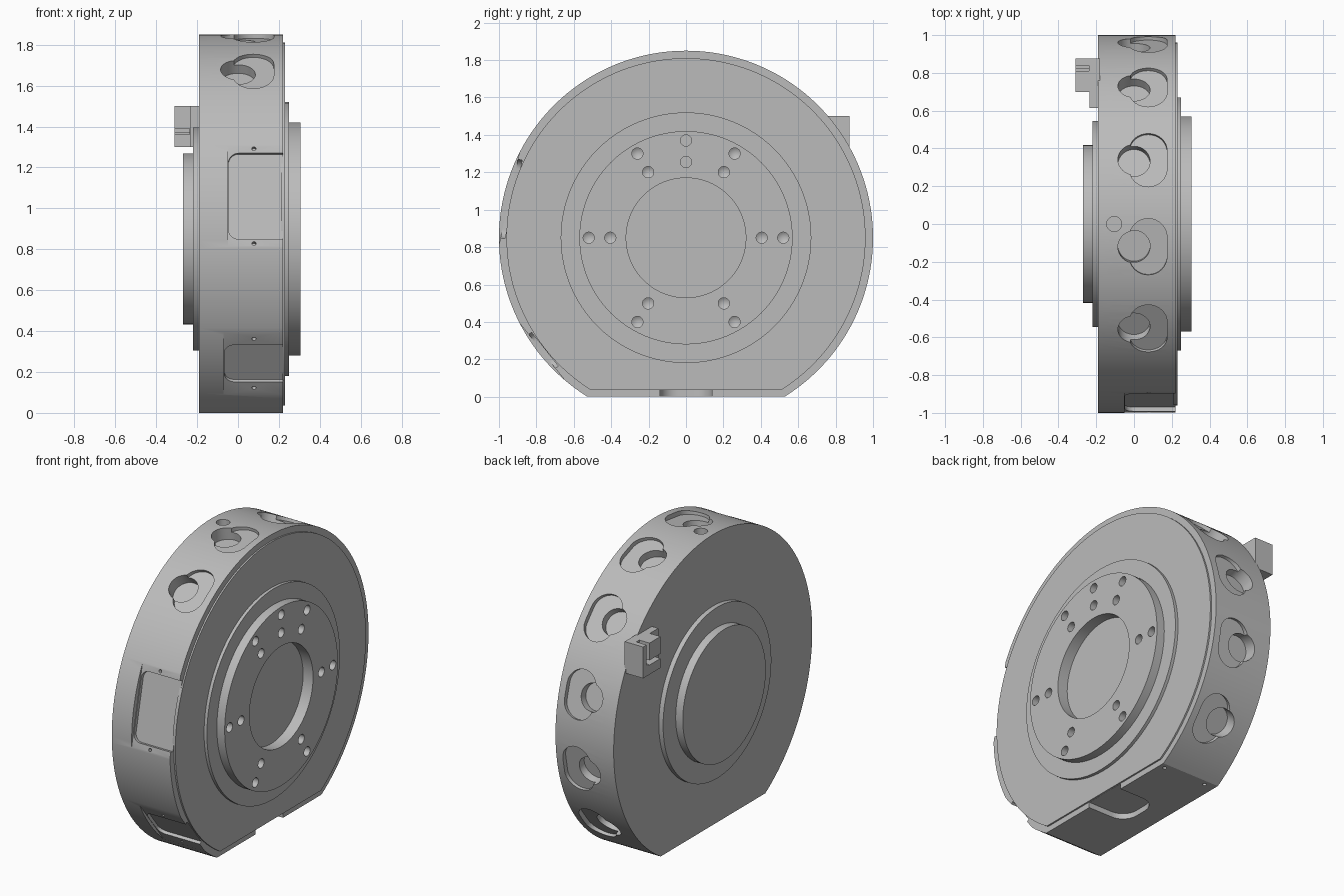
import bpy, bmesh
from math import sin, cos, pi, radians, asin, sqrt
from mathutils import Matrix

if "Cube" in bpy.data.objects:
    bpy.data.objects.remove(bpy.data.objects["Cube"])

AXIS_Z = 0.85
# Local x, y, z become world y, z, x about the wheel axis
AXLE = Matrix(((0, 0, 1, 0), (1, 0, 0, 0), (0, 1, 0, AXIS_Z), (0, 0, 0, 1)))

grey = bpy.data.materials.new("machined grey")
grey.use_nodes = True
grey.diffuse_color = (0.5, 0.5, 0.5, 1)
grey.node_tree.nodes["Principled BSDF"].inputs["Base Color"].default_value = (0.5, 0.5, 0.5, 1)


def radial(angle):
    """Frame whose z points outward at an angle from the top towards +y."""
    return Matrix.Translation((0, 0, AXIS_Z)) @ Matrix.Rotation(-radians(angle), 4, 'X')


def prism(bm, points, low, high, matrix=Matrix()):
    part = bmesh.new()
    face = part.faces.new([part.verts.new((u, v, low)) for u, v in points])
    top = bmesh.ops.extrude_face_region(part, geom=[face])["geom"]
    bmesh.ops.translate(part, vec=(0, 0, high - low),
                        verts=[g for g in top if isinstance(g, bmesh.types.BMVert)])
    merge(bm, part, matrix)


def lathe(bm, profile, matrix=Matrix(), steps=32):
    part = bmesh.new()
    verts = [part.verts.new((r, 0, h)) for r, h in profile]
    edges = [part.edges.new(pair) for pair in zip(verts, verts[1:])]
    bmesh.ops.spin(part, geom=verts + edges, cent=(0, 0, 0), axis=(0, 0, 1),
                   angle=2 * pi, steps=steps)
    bmesh.ops.remove_doubles(part, verts=part.verts, dist=1e-5)
    merge(bm, part, matrix)


def merge(bm, part, matrix):
    bmesh.ops.transform(part, matrix=matrix, verts=part.verts)
    bmesh.ops.recalc_face_normals(part, faces=part.faces)
    mesh = bpy.data.meshes.new("part")
    part.to_mesh(mesh)
    part.free()
    bm.from_mesh(mesh)
    bpy.data.meshes.remove(mesh)


def rounded(u0, u1, v0, v1, r, n=8):
    corners = ((u1 - r, v1 - r), (u0 + r, v1 - r), (u0 + r, v0 + r), (u1 - r, v0 + r))
    return [(cu + r * cos((q + i / n) * pi / 2), cv + r * sin((q + i / n) * pi / 2))
            for q, (cu, cv) in enumerate(corners) for i in range(n + 1)]


def box(u0, u1, v0, v1):
    return [(u0, v0), (u1, v0), (u1, v1), (u0, v1)]


def flat_circle(radius, flat, n=128):
    """Circle cut off by a straight line below the centre."""
    start = -asin(flat / radius)
    return [(radius * cos(t), radius * sin(t))
            for t in (start + (pi - 2 * start) * i / n for i in range(n + 1))]


def make(name, bm):
    mesh = bpy.data.meshes.new(name)
    bm.to_mesh(mesh)
    bm.free()
    mesh.materials.append(grey)
    obj = bpy.data.objects.new(name, mesh)
    bpy.context.collection.objects.link(obj)
    return obj


def select(obj):
    bpy.ops.object.select_all(action='DESELECT')
    obj.select_set(True)
    bpy.context.view_layer.objects.active = obj


def cut(obj, bm):
    cutter = make("cutter", bm)
    cutter.hide_render = True
    mod = obj.modifiers.new("cut", 'BOOLEAN')
    mod.operation, mod.solver, mod.object = 'DIFFERENCE', 'EXACT', cutter
    select(obj)
    bpy.ops.object.modifier_apply(modifier=mod.name)
    bpy.data.objects.remove(cutter)


def smooth(obj):
    select(obj)
    bpy.ops.object.shade_smooth_by_angle(angle=radians(25))


# Main housing: thick disc with a flat foot
bm = bmesh.new()
prism(bm, flat_circle(1, AXIS_Z), -0.19, 0.22, AXLE)
housing = make("housing", bm)

# Shallow recesses: rim slots, side flats and foot slot
rim_angles = [-34 + 27 * i for i in range(7)]
# angle, inner x, flat half length, flat level, pocket half length, pocket level
pads = [(-77.5, -0.05, 0.26, 0.968, 0.215, 0.945),
        (-128.3, -0.07, 0.19, 0.981, 0.115, 0.962)]
bm = bmesh.new()
for a in rim_angles:
    prism(bm, rounded(-0.025, 0.175, -0.15, 0.15, 0.099), 0.97, 1.1, radial(a))
for a, x, half, level, pocket, floor in pads:
    prism(bm, box(x, 0.4, -half - 0.02, half + 0.02), level, 1.1, radial(a))
prism(bm, rounded(-0.05, 0.5, -0.14, 0.14, 0.1), -0.1, 0.035)
cut(housing, bm)

# Deeper recesses: round sockets, side pockets and small holes
bm = bmesh.new()
for a in rim_angles:
    lathe(bm, [(0, 0.92), (0.085, 0.92), (0.085, 1.1), (0, 1.1)], radial(a))
for a, x, half, level, pocket, floor in pads:
    prism(bm, rounded(x + 0.003, 0.5, -pocket, pocket, 0.05), floor, 1.1, radial(a))
    for side in (-1, 1):
        place = radial(a) @ Matrix.Translation((0.078, side * (pocket + half) / 2, 0))
        lathe(bm, [(0, 0.93), (0.01, 0.93), (0.01, 1.1), (0, 1.1)], place, 12)
lathe(bm, [(0, 0.93), (0.04, 0.93), (0.04, 1.1), (0, 1.1)],
      radial(0) @ Matrix.Translation((-0.105, 0, 0)), 24)
for x in (-0.12, 0.18):
    lathe(bm, [(0, -0.1), (0.012, -0.1), (0.012, 0.03), (0, 0.03)],
          Matrix.Translation((x, 0.49, 0)), 12)
cut(housing, bm)
smooth(housing)

# Thin cover plate on the right face
bm = bmesh.new()
prism(bm, flat_circle(0.96, AXIS_Z - 0.036), 0.21, 0.23, AXLE)
smooth(make("cover_plate", bm))

# Stepped mounting flange with a central bore
bm = bmesh.new()
lathe(bm, [(0, 0.235), (0.32, 0.235), (0.32, 0.305), (0.57, 0.305), (0.57, 0.25),
           (0.67, 0.25), (0.67, 0.215), (0, 0.215)], AXLE, 96)
flange = make("mounting_flange", bm)

# Bolt holes: pairs at two radii, drilled with pointed ends except the top pair
bm = bmesh.new()
for degrees in (0, 60, 90, 120, 180, 240, 300):
    t = radians(degrees)
    for r in (0.405, 0.52):
        tip = 0.265 if degrees == 90 else 0.245
        lathe(bm, [(0, tip), (0.03, 0.265), (0.03, 0.4), (0, 0.4)],
              AXLE @ Matrix.Translation((r * cos(t), r * sin(t), 0)), 24)
cut(flange, bm)
smooth(flange)

# Stepped boss on the left face
bm = bmesh.new()
lathe(bm, [(0, -0.18), (0.545, -0.18), (0.545, -0.22), (0.418, -0.22),
           (0.418, -0.27), (0, -0.27)], AXLE, 96)
smooth(make("rear_boss", bm))

# Notched connector block near the rim
bm = bmesh.new()
prism(bm, box(-0.235, -0.18, 0.615, 0.875), 1.3, 1.5)
connector_base = make("connector_base", bm)
bm = bmesh.new()
prism(bm, box(-0.31, -0.23, 0.70, 0.875), 1.3, 1.5)
connector = make("connector_block", bm)
bm = bmesh.new()
prism(bm, box(-0.4, -0.238, 0.81, 0.84), 1.37, 1.6)
cut(connector, bm)
bm = bmesh.new()
prism(bm, box(-0.4, -0.238, 0.6, 0.82), 1.36, 1.39)
cut(connector, bm)
